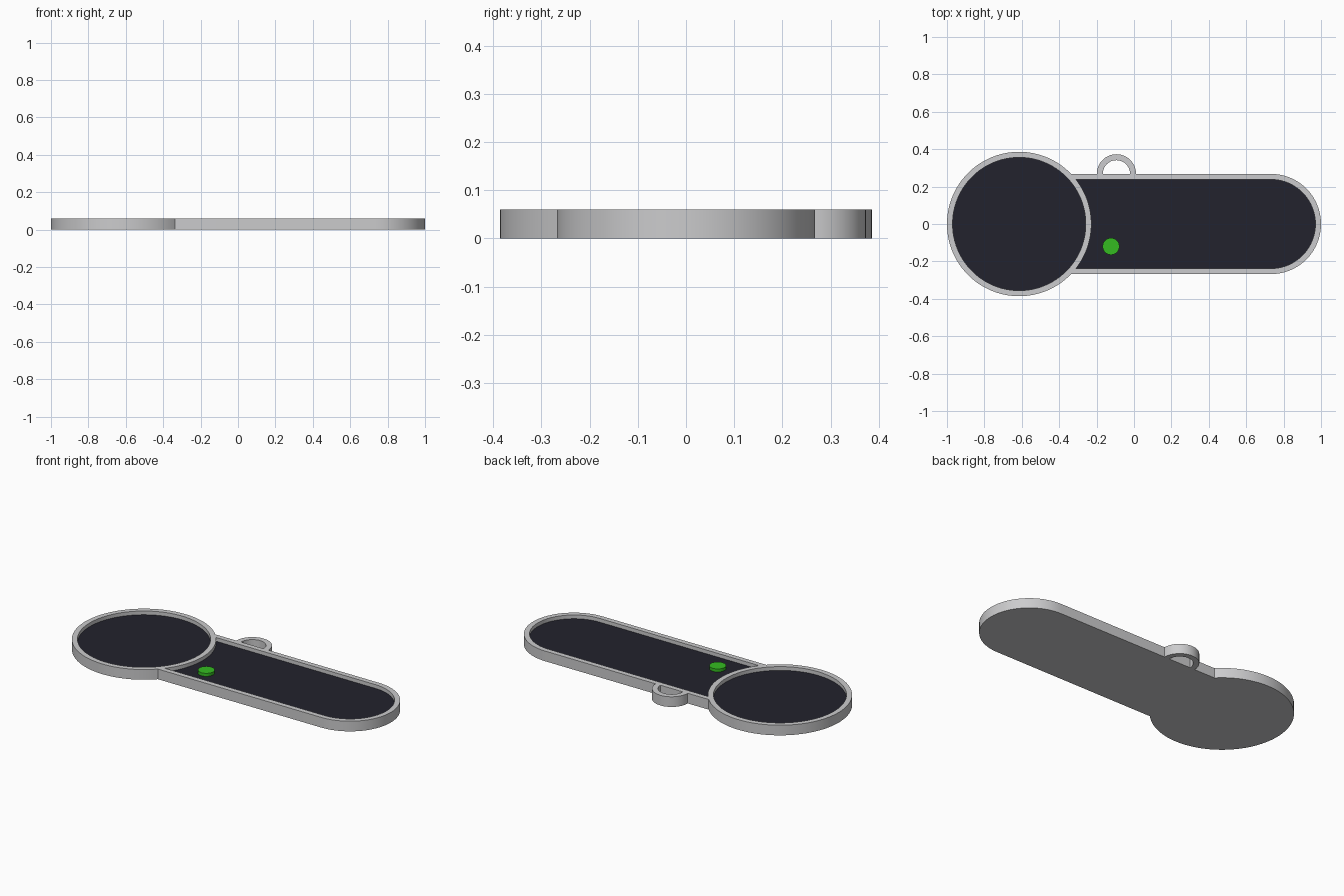
import bpy, bmesh, math

if "Cube" in bpy.data.objects:
    bpy.data.objects.remove(bpy.data.objects["Cube"])

H, FLOOR = 0.06, 0.038            # total height, pocket floor height
DX, DR = -0.614, 0.386            # round head centre and radius
BX, BR = 0.732, 0.268             # handle end centre and radius
RIM = 0.03


def material(name, rgb):
    m = bpy.data.materials.new(name)
    m.diffuse_color = (*rgb, 1)
    m.use_nodes = True
    m.node_tree.nodes["Principled BSDF"].inputs["Base Color"].default_value = m.diffuse_color
    return m


GREY = material("light grey", (0.6, 0.6, 0.61))
DARK = material("dark navy", (0.016, 0.016, 0.026))
GREEN = material("green", (0.035, 0.5, 0.015))


def arc(cx, cy, r, a0, a1, n, ends=True):
    return [(cx + r * math.cos(a0 + (a1 - a0) * i / n),
             cy + r * math.sin(a0 + (a1 - a0) * i / n)) for i in range(n + (1 if ends else 0))]


def circle(cx, cy, r, n):
    return arc(cx, cy, r, 0, 2 * math.pi, n, False)


def loop(bm, pts, z):
    return [bm.verts.new((x, y, z)) for x, y in pts]


def walls(bm, low, high):
    n = len(low)
    for i in range(n):
        j = (i + 1) % n
        bm.faces.new((low[i], low[j], high[j], high[i]))


def finish(bm, name, mats):
    bmesh.ops.recalc_face_normals(bm, faces=bm.faces)
    me = bpy.data.meshes.new(name)
    bm.to_mesh(me)
    bm.free()
    ob = bpy.data.objects.new(name, me)
    bpy.context.collection.objects.link(ob)
    for m in mats:
        me.materials.append(m)
    bpy.ops.object.select_all(action='DESELECT')
    ob.select_set(True)
    bpy.context.view_layer.objects.active = ob
    bpy.ops.object.shade_smooth_by_angle(angle=math.radians(30))
    return ob


def prism(name, pts, z0, z1, mat):
    bm = bmesh.new()
    low, high = loop(bm, pts, z0), loop(bm, pts, z1)
    walls(bm, low, high)
    bm.faces.new(low)
    bm.faces.new(high)
    return finish(bm, name, [mat])


# Outlines: whole body, round pocket, handle pocket
t_out = math.asin(BR / DR)
r_in = BR - RIM
t_in = math.asin(r_in / DR)
half = math.pi / 2
outline = arc(DX, 0, DR, t_out, 2 * math.pi - t_out, 80) + arc(BX, 0, BR, -half, half, 40)
head_pocket = circle(DX, 0, DR - RIM, 96)
handle_pocket = arc(DX, 0, DR, t_in, -t_in, 24) + arc(BX, 0, r_in, -half, half, 40)

# Tray body: rim, two recessed dark floors, flat underside
bm = bmesh.new()
base, top = loop(bm, outline, 0), loop(bm, outline, H)
walls(bm, base, top)
bm.faces.new(base)
rims = [top]
for pts in (head_pocket, handle_pocket):
    low, high = loop(bm, pts, FLOOR), loop(bm, pts, H)
    walls(bm, low, high)
    bm.faces.new(low).material_index = 1
    rims.append(high)
edges = [bm.edges.get((r[i - 1], r[i])) for r in rims for i in range(len(r))]
bmesh.ops.triangle_fill(bm, edges=edges, use_beauty=True, normal=(0, 0, 1))
finish(bm, "tray_body", [GREY, DARK])

# Hanging loop on the back edge
ring = arc(-0.094, BR, 0.105, 0, math.pi, 32) + arc(-0.094, BR, 0.073, math.pi, 0, 32)
prism("hanging_loop", ring, 0, H, GREY)

# Green button standing on the handle floor
prism("button", circle(-0.123, -0.12, 0.045, 32), FLOOR, 0.056, GREEN)
